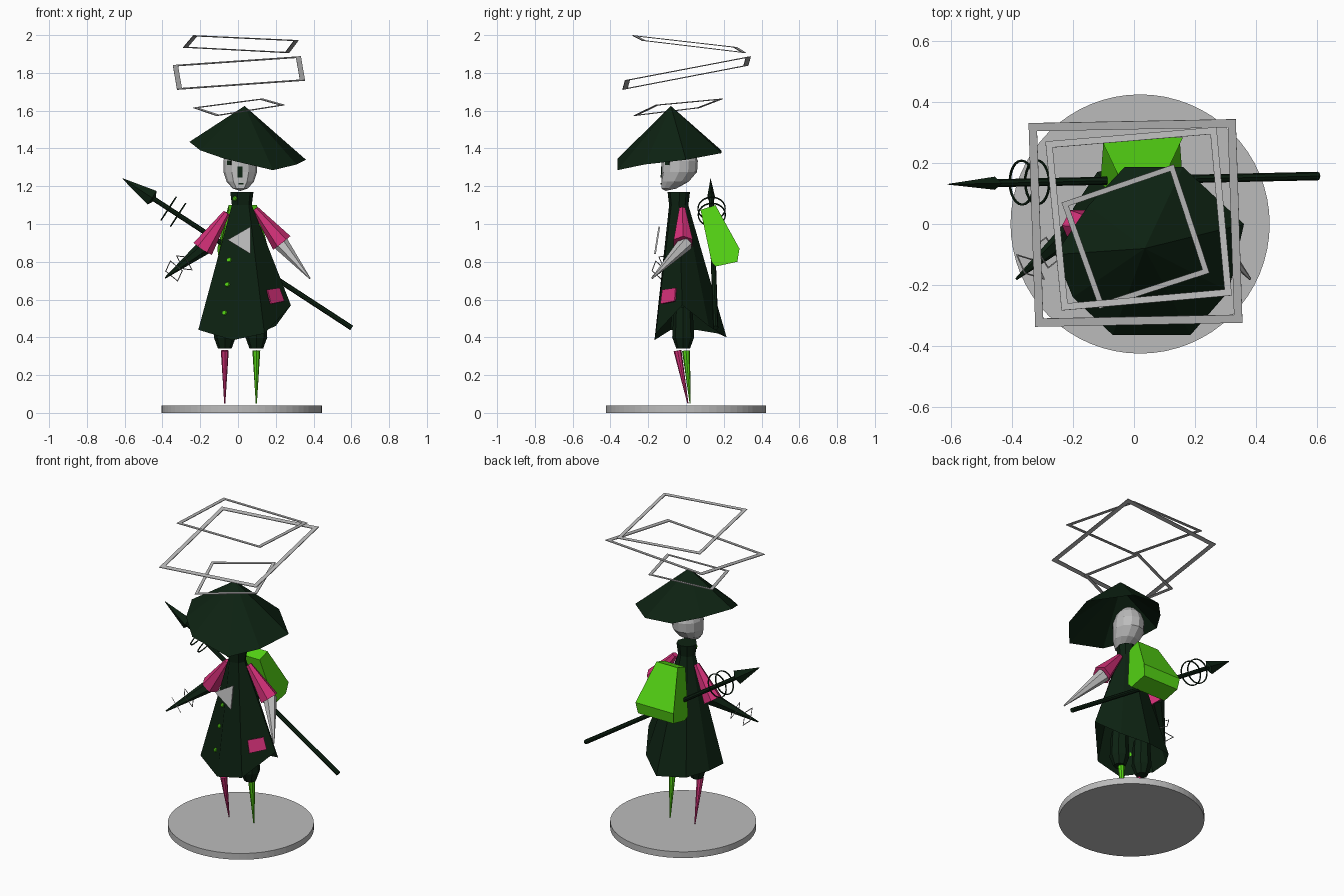
import bpy, bmesh, math
from mathutils import Vector
from mathutils.bvhtree import BVHTree

if "Cube" in bpy.data.objects:
    bpy.data.objects.remove(bpy.data.objects["Cube"])


def material(name, rgb):
    m = bpy.data.materials.new(name)
    m.diffuse_color = (*rgb, 1)
    m.use_nodes = True
    m.node_tree.nodes["Principled BSDF"].inputs["Base Color"].default_value = m.diffuse_color
    return m


DARK = material("dark green", (0.004, 0.016, 0.006))
GREY = material("pale grey", (0.50, 0.50, 0.50))
GREEN = material("bright green", (0.09, 0.66, 0.007))
PINK = material("pink", (0.66, 0.03, 0.19))


def finish(name, bm, mat):
    bmesh.ops.recalc_face_normals(bm, faces=bm.faces[:])
    me = bpy.data.meshes.new(name)
    bm.to_mesh(me)
    tree = BVHTree.FromBMesh(bm)
    bm.free()
    me.materials.append(mat)
    bpy.context.collection.objects.link(bpy.data.objects.new(name, me))
    return tree


def loft(name, rings, mat, start=True, end=True, closed=False):
    """Skin a list of equally long point rings."""
    bm = bmesh.new()
    rows = [[bm.verts.new(p) for p in r] for r in rings]
    n = len(rows[0])
    pairs = list(zip(rows, rows[1:])) + ([(rows[-1], rows[0])] if closed else [])
    for a, b in pairs:
        for i in range(n):
            j = (i + 1) % n
            bm.faces.new((a[i], a[j], b[j], b[i]))
    if start and not closed:
        bm.faces.new(rows[0])
    if end and not closed:
        bm.faces.new(rows[-1])
    return finish(name, bm, mat)


def ring(c, axis, r, n, turn=0.0, flat=1.0):
    """Regular polygon around an axis; flat squashes it sideways."""
    axis = Vector(axis).normalized()
    u = axis.cross(Vector((0, 1, 0))).normalized()
    v = axis.cross(u)
    return [Vector(c) + u * r * math.cos(a) + v * r * flat * math.sin(a)
            for a in (turn + 2 * math.pi * i / n for i in range(n))]


def tube(name, stops, n, mat, turn=0.0, flat=1.0):
    """Tapered tube through (point, radius) stops."""
    axis = Vector(stops[-1][0]) - Vector(stops[0][0])
    return loft(name, [ring(p, axis, r, n, turn, flat) for p, r in stops], mat)


def frame(name, corners, width, thick, mat):
    """Flat four-sided ring."""
    out = [Vector(c) for c in corners]
    mid = sum(out, Vector()) / 4
    inner = [c + (mid - c).normalized() * width * 1.414 for c in out]
    h = (out[1] - out[0]).cross(out[2] - out[0]).normalized() * thick / 2
    loft(name, [[p + h for p in out], [p + h for p in inner],
                [p - h for p in inner], [p - h for p in out]], mat, closed=True)


def plate(name, pts, lift, thick, mat):
    pts = [Vector(p) for p in pts]
    n = (pts[1] - pts[0]).cross(pts[2] - pts[0]).normalized()
    if n.y > 0:
        n = -n
    loft(name, [[p + n * lift for p in pts], [p + n * (lift + thick) for p in pts]], mat)


# Base disc
tube("base_disc", [((0.02, 0, 0), 0.424), ((0.02, 0, 0.04), 0.424)], 64, GREY)

# Peg legs and trouser cuffs
for side, x, ytop, ybot, mat in (("right", -0.07, -0.045, 0.01, PINK),
                                 ("left", 0.097, 0.0, 0.022, GREEN)):
    tube(side + "_leg", [((x, ytop, 0.33), 0.021), ((x, ybot, 0.05), 0.003)], 8, mat)
    tube(side + "_trouser", [((x, -0.015, 0.56), 0.05), ((x, -0.015, 0.40), 0.058),
                             ((x, -0.015, 0.34), 0.036)], 8, DARK)

# Flared coat with a slanted hem and a collar
hem = [(-0.03, -0.167, 0.385), (0.14, -0.16, 0.42), (0.28, -0.02, 0.57), (0.2, 0.12, 0.46),
       (0.06, 0.215, 0.40), (-0.12, 0.17, 0.42), (-0.2, 0.05, 0.44), (-0.21, -0.08, 0.44)]
centre = Vector((0.02, -0.04, 0))


def coat_ring(r, z):
    out = []
    for x, y, _ in hem:
        d = Vector((x, y, 0)) - centre
        out.append(centre + d.normalized() * r + Vector((0, 0, z)))
    return out


coat = loft("coat", [coat_ring(0.062, 1.17), coat_ring(0.053, 1.10), hem], DARK, end=False)

# Coat buttons sit on the surface
for i, (x, z) in enumerate(((-0.015, 1.135), (-0.045, 0.81), (-0.055, 0.68), (-0.07, 0.53))):
    hit, normal, _, _ = coat.ray_cast(Vector((x, -2, z)), Vector((0, 1, 0)))
    tube(f"button_{i}", [(hit, 0.014), (hit + normal * 0.008, 0.011)], 8, GREEN)

# Patch on the coat and triangular chest plate
plate("coat_patch", [(0.15, -0.12, 0.65), (0.215, -0.05, 0.66),
                     (0.24, -0.055, 0.59), (0.17, -0.13, 0.575)], 0.0, 0.009, PINK)
plate("chest_plate", [(-0.055, -0.148, 0.915), (0.067, -0.137, 0.985),
                      (0.067, -0.16, 0.84)], 0.0, 0.009, GREY)

# Head: faceted egg with the chin pushed forward
bm = bmesh.new()
bmesh.ops.create_uvsphere(bm, u_segments=12, v_segments=7, radius=1)
for v in bm.verts:
    low = max(0.0, -v.co.z)
    v.co = Vector((0.012 + v.co.x * 0.092, max(-0.13, -0.033 + v.co.y * 0.098 - 0.075 * low ** 2),
                   1.305 + v.co.z * 0.13))
head = finish("head", bm, GREY)

# Face marks
marks = (("right_eye", -0.045, 1.325, 0.010, 0.012), ("left_eye", 0.075, 1.325, 0.010, 0.012),
         ("nose", 0.012, 1.275, 0.013, 0.03), ("mouth", 0.016, 1.213, 0.014, 0.005))
for name, x, z, w, h in marks:
    pts = []
    for a, b in ((-w, -h), (w, -h), (w, h), (-w, h)):
        pts.append(head.ray_cast(Vector((x + a, -2, z + b)), Vector((0, 1, 0)))[0])
    plate(name, pts, 0.0, 0.005, DARK)

# Wide tilted hat, hollow below
rim = [Vector(p) for p in (
    (-0.07, -0.363, 1.345), (0.185, -0.363, 1.285), (0.31, -0.22, 1.315), (0.36, 0.0, 1.34),
    (0.16, 0.187, 1.375), (-0.03, 0.187, 1.39), (-0.15, 0.06, 1.41), (-0.257, -0.1, 1.435),
    (-0.2, -0.24, 1.39))]
tip = Vector((0.035, -0.08, 1.625))
bm = bmesh.new()
edge = [bm.verts.new(p) for p in rim]
for apex in (bm.verts.new(tip), bm.verts.new(tip - Vector((0, 0, 0.04)))):
    for i in range(len(edge)):
        bm.faces.new((edge[i], edge[(i + 1) % len(edge)], apex))
finish("hat", bm, DARK)

# Sleeves and pointed forearms
for side, top, end, elbow, hand, mat in (
        ("right", (-0.06, -0.02, 1.06), (-0.187, -0.005, 0.868), (-0.175, 0.0, 0.88),
         (-0.385, -0.18, 0.715), DARK),
        ("left", (0.09, -0.02, 1.08), (0.232, -0.015, 0.90), (0.225, 0.0, 0.90),
         (0.38, -0.18, 0.712), GREY)):
    tube(side + "_sleeve", [(top, 0.018), (end, 0.058)], 6, PINK)
    tube(side + "_forearm", [(elbow, 0.042), (hand, 0.004)], 6, mat)

# Square bangles floating round the right forearm
arm = Vector((-0.21, -0.18, -0.165))
for i, t in enumerate((0.52, 0.78)):
    c = Vector((-0.175, 0.0, 0.88)) + arm * t
    frame(f"bangle_{i}", ring(c, arm + Vector((0, 0.06 - 0.12 * i, 0)), 0.062, 4, 0.4 + 0.7 * i),
          0.004, 0.003, GREY)

# Backpack: six-point side profile, wider at the bottom
profile = [(0.077, 1.075, 0.075), (0.156, 1.10, 0.075), (0.283, 0.87, 0.135),
           (0.272, 0.80, 0.125), (0.156, 0.775, 0.125), (0.135, 0.80, 0.135)]
loft("backpack", [[Vector((0.025 + s * w, y, z)) for y, z, w in profile] for s in (-1, 1)], GREEN)

# Spear across the back, with its head and two hoops
a, b = Vector((-0.61, 0.13, 1.24)), Vector((0.602, 0.157, 0.45))
axis = (b - a).normalized()
tube("spear_shaft", [(a + axis * 0.15, 0.013), (b, 0.014)], 8, DARK)
tube("spear_head", [(a, 0.002), (a + axis * 0.185, 0.043), (a + axis * 0.2, 0.015)],
     4, DARK, 0, 0.5)
for i, d in enumerate((0.29, 0.35)):
    c = a + axis * d
    hoop = []
    for r, off in ((0.075, -0.003), (0.075, 0.003), (0.069, 0.003), (0.069, -0.003)):
        hoop.append(ring(c + axis * off, axis, r, 24))
    loft(f"spear_hoop_{i}", hoop, DARK, closed=True)

# Three tilted square halos above the hat
frame("lower_halo", [(-0.237, 0.07, 1.615), (0.13, 0.195, 1.663),
                     (0.247, -0.16, 1.63), (-0.113, -0.277, 1.573)], 0.018, 0.004, GREY)
frame("middle_halo", [(-0.345, 0.33, 1.84), (0.333, 0.343, 1.887),
                      (0.355, -0.323, 1.76), (-0.323, -0.336, 1.712)], 0.027, 0.004, GREY)
frame("upper_halo", [(-0.29, 0.27, 1.935), (0.27, 0.317, 1.906),
                     (0.32, -0.234, 1.972), (-0.237, -0.283, 1.998)], 0.022, 0.004, GREY)
